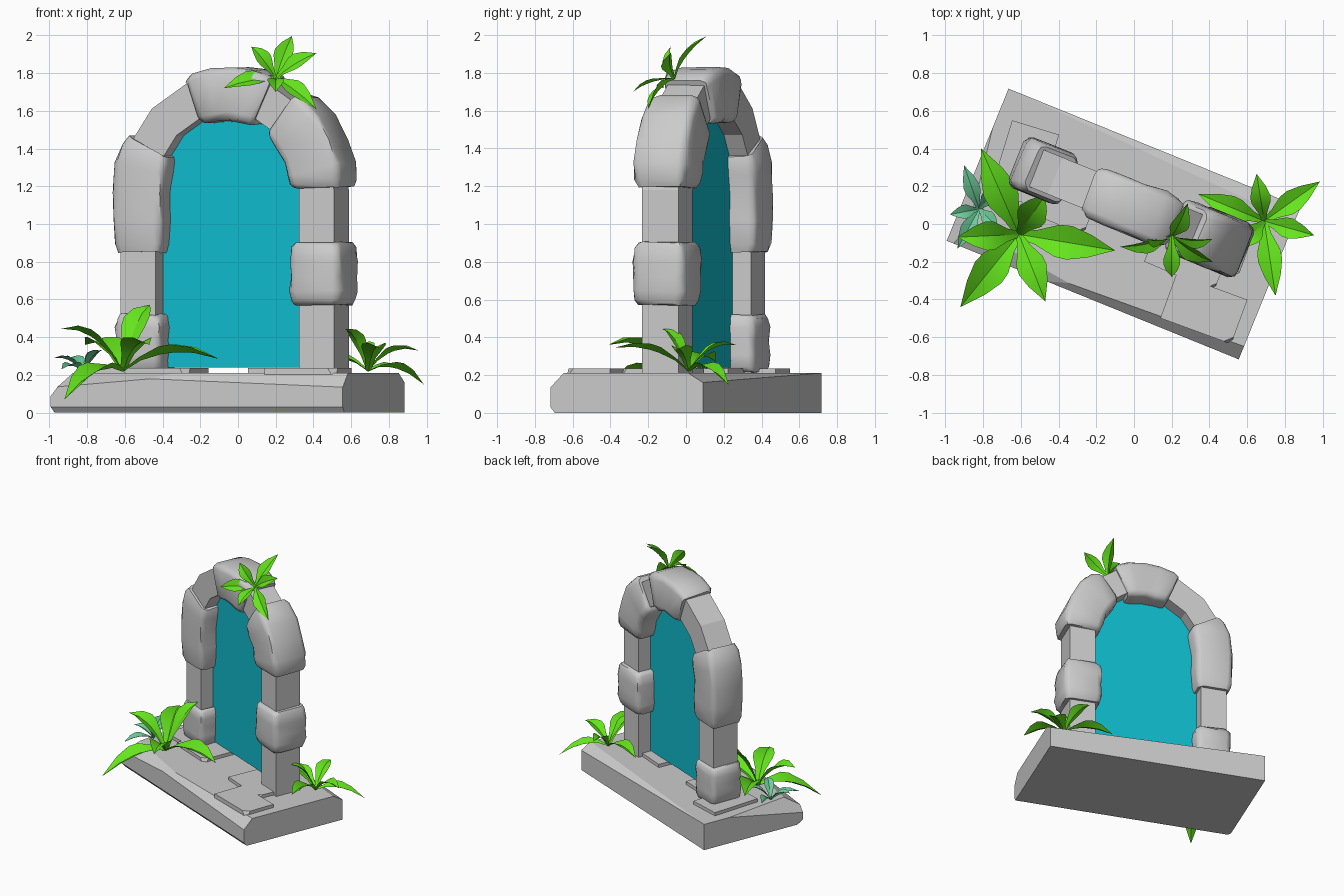
import bpy, bmesh, math, random
from mathutils import Vector, Matrix

if "Cube" in bpy.data.objects:
    bpy.data.objects.remove(bpy.data.objects["Cube"])

random.seed(4)
# The whole stone structure is turned about z relative to the axes
FRAME = Matrix.Translation((-0.055, 0, 0)) @ Matrix.Rotation(math.radians(-22.1), 4, 'Z')
R, ZC, Z0, V = 0.51, 1.18, 0.21, 0.10     # arch radius, spring height, floor, depth position
STRAIGHT, ARC = ZC - Z0, math.pi * R


def material(name, rgb):
    m = bpy.data.materials.new(name)
    m.diffuse_color = (*rgb, 1)
    m.use_nodes = True
    m.node_tree.nodes["Principled BSDF"].inputs["Base Color"].default_value = m.diffuse_color
    return m


def finish(name, bm, mat=None, matrix=None, smooth=None):
    bmesh.ops.recalc_face_normals(bm, faces=bm.faces)
    me = bpy.data.meshes.new(name)
    bm.to_mesh(me)
    bm.free()
    ob = bpy.data.objects.new(name, me)
    bpy.context.collection.objects.link(ob)
    if matrix:
        ob.matrix_world = matrix
    if mat:
        me.materials.append(mat)
    if smooth:
        for p in me.polygons:
            p.use_smooth = True
        me.set_sharp_from_angle(angle=math.radians(smooth))
    return ob


def chip(bm, point, normal):
    """Cut a corner or edge off a closed convex mesh."""
    geom = bm.verts[:] + bm.edges[:] + bm.faces[:]
    bmesh.ops.bisect_plane(bm, geom=geom, plane_co=point, plane_no=Vector(normal).normalized(),
                           clear_outer=True)
    bmesh.ops.holes_fill(bm, edges=[e for e in bm.edges if e.is_boundary], sides=0)


def box(center, size, angle=0):
    bm = bmesh.new()
    bmesh.ops.create_cube(bm, size=1, matrix=Matrix.Translation(center)
                          @ Matrix.Rotation(math.radians(angle), 4, 'Z')
                          @ Matrix.Diagonal((*size, 1)))
    return bm


# Base slab with chipped edges
bm = box((0, 0, 0.105), (1.67, 0.87, 0.21))
for p, n in [((0.835, -0.39, 0.21), (0.6, -1, 0.9)),
             ((-0.835, -0.37, 0.21), (-1, -1, 1.0)),
             ((-0.835, -0.38, 0.0), (-1, -0.5, -0.9)),
             ((-0.45, -0.435, 0.165), (-0.08, -0.6, 1)),
             ((0.1, -0.435, 0.165), (0.04, -1, 1)),
             ((-0.2, -0.435, 0.03), (0, -1, -0.8)),
             ((0.0, 0.395, 0.21), (0.03, 0.6, 1)),
             ((-0.835, 0.0, 0.17), (-1, -0.15, 0.8))]:
    chip(bm, p, n)
finish("base_slab", bm, matrix=FRAME)

# Thin paving plates under and in front of the arch
for i, (x, y, w, d, a) in enumerate([(0.37, -0.45, 0.40, 0.25, 2), (0.30, -0.13, 0.40, 0.32, -1),
                                     (-0.58, 0.32, 0.26, 0.40, 5), (-0.38, 0.15, 0.36, 0.30, 0)]):
    c = FRAME.inverted() @ Vector((x, y, 0))
    bm = box((c.x, c.y, 0.219), (w, d, 0.034), a)
    chip(bm, (c.x + w / 2 - 0.03, c.y - d / 2 + 0.01, 0.23), (1, -1, 0.6))
    finish(f"paving_plate_{i + 1}", bm, matrix=FRAME)


def arch_path(s):
    """Point and outward direction (u, z) at distance s, from left foot to right foot."""
    if s < STRAIGHT:
        return Vector((-R, 0, Z0 + s)), Vector((-1, 0, 0))
    if s > STRAIGHT + ARC:
        return Vector((R, 0, ZC - (s - STRAIGHT - ARC))), Vector((1, 0, 0))
    a = math.pi - (s - STRAIGHT) / R
    n = Vector((math.cos(a), 0, math.sin(a)))
    return Vector((0, 0, ZC)) + n * R, n


def sweep(name, stations, section, jitter=0.0, smooth=None):
    """Sweep a cross-section along the arch; stations are (distance, scale)."""
    bm = bmesh.new()
    rings = []
    for s, k in stations:
        p, n = arch_path(s)
        ring = []
        for a, b in section:
            co = p + n * a * k + Vector((0, V + b * k, 0))
            ring.append(bm.verts.new(co + Vector([random.uniform(-jitter, jitter) for _ in range(3)])))
        rings.append(ring)
    m = len(section)
    for r0, r1 in zip(rings, rings[1:]):
        for i in range(m):
            bm.faces.new((r0[i], r0[(i + 1) % m], r1[(i + 1) % m], r1[i]))
    bm.faces.new(rings[0])
    bm.faces.new(rings[-1])
    return finish(name, bm, matrix=FRAME, smooth=smooth)


# Slim continuous arch, flat-faced
square = [(-0.1, -0.105), (0.1, -0.105), (0.1, 0.105), (-0.1, 0.105)]
total = 2 * STRAIGHT + ARC
sweep("arch_frame", [(0, 1)] + [(STRAIGHT + ARC * i / 8, 1) for i in range(9)] + [(total, 1)], square)

# Bulging rounded stones around the arch
h, c = 0.142, 0.042
rounded = [(-h, -h + c), (-h + c * .3, -h + c * .3), (-h + c, -h), (h - c, -h), (h - c * .3, -h + c * .3),
           (h, -h + c), (h, h - c), (h - c * .3, h - c * .3), (h - c, h), (-h + c, h),
           (-h + c * .3, h - c * .3), (-h, h - c)]
for name, s0, s1, k in [("left_foot_stone", 0.01, 0.31, 0.92), ("left_upper_stone", 0.64, 1.21, 1.0),
                        ("keystone", 1.575, 1.985, 1.0), ("right_upper_stone", 2.11, 2.56, 1.05),
                        ("right_middle_stone", 2.85, 3.18, 1.03)]:
    prof = [(0, 0.86), (0.08, 0.97), (0.3, 1.02), (0.55, 1.0), (0.78, 1.03), (0.93, 0.97), (1, 0.87)]
    sweep(name, [(s0 + (s1 - s0) * t, k * q) for t, q in prof], rounded, 0.006, 55)

# Portal surface inside the arch
bm = bmesh.new()
pr = 0.45
pts = [(-pr, 0.24)] + [(-pr * math.cos(math.pi * i / 16), ZC + pr * math.sin(math.pi * i / 16))
                       for i in range(17)] + [(pr, 0.24)]
bm.faces.new([bm.verts.new((u, V, z)) for u, z in pts])
finish("portal_surface", bm, material("portal_teal", (0.005, 0.5, 0.61)), FRAME)


def plant(name, center, axis, lift, width, tips, mat):
    """Folded pointed leaves arching from a centre to each tip."""
    bm = bmesh.new()
    c, ax = Vector(center), Vector(axis).normalized()
    for tip in tips:
        tip = Vector(tip)
        mid = c.lerp(tip, 0.45) + ax * lift
        side = (tip - c).cross(ax).normalized()
        w = width * min(1.15, 0.45 + 1.3 * (tip - c).length)
        rows = []
        for t, q in [(0, 0.2), (0.2, 0.45), (0.42, 0.95), (0.55, 1.0), (0.75, 0.68), (1, 0)]:
            p = c * (1 - t) ** 2 + mid * 2 * t * (1 - t) + tip * t * t
            if q == 0:
                rows.append([bm.verts.new(p)])
            else:
                up = ax * w * q * 0.16
                rows.append([bm.verts.new(p - side * w * q / 2 + up), bm.verts.new(p - up * 0.5),
                             bm.verts.new(p + side * w * q / 2 + up)])
        for a, b in zip(rows, rows[1:]):
            for i in (0, 1):
                bm.faces.new((a[i], a[i + 1], b[i + 1], b[i]) if len(b) > 1 else (a[i], a[i + 1], b[0]))
    finish(name, bm, mat, smooth=25)


# Plants around the base and on top of the arch
green = material("leaf_green", (0.13, 0.78, 0.012))
pale = material("leaf_pale_green", (0.16, 0.62, 0.33))
plant("left_plant", (-0.61, -0.055, 0.22), (0, 0, 1), 0.16, 0.16,
      [(-0.81, 0.40, 0.36), (-0.47, 0.155, 0.57), (-0.10, -0.14, 0.285), (-0.47, -0.41, 0.36),
       (-0.92, -0.44, 0.07), (-0.935, -0.07, 0.445)], green)
plant("right_plant", (0.69, 0.015, 0.22), (0, 0, 1), 0.12, 0.13,
      [(0.985, 0.225, 0.15), (0.955, -0.06, 0.33), (0.75, -0.38, 0.345), (0.34, 0.16, 0.27),
       (0.65, 0.265, 0.36), (0.565, -0.125, 0.445)], green)
plant("small_pale_plant", (-0.82, 0.08, 0.21), (0, 0, 1), 0.07, 0.11,
      [(-0.90, 0.31, 0.29), (-0.975, 0.05, 0.29), (-0.935, -0.13, 0.23), (-0.72, -0.02, 0.33),
       (-0.72, 0.2, 0.33)], pale)
plant("top_plant", (0.20, -0.06, 1.77), (0, -0.75, 0.6), 0.06, 0.12,
      [(0.285, 0.11, 1.995), (0.07, -0.08, 1.94), (0.415, -0.08, 1.905), (-0.075, -0.12, 1.72),
       (0.415, -0.2, 1.61), (0.20, -0.28, 1.70)], green)
